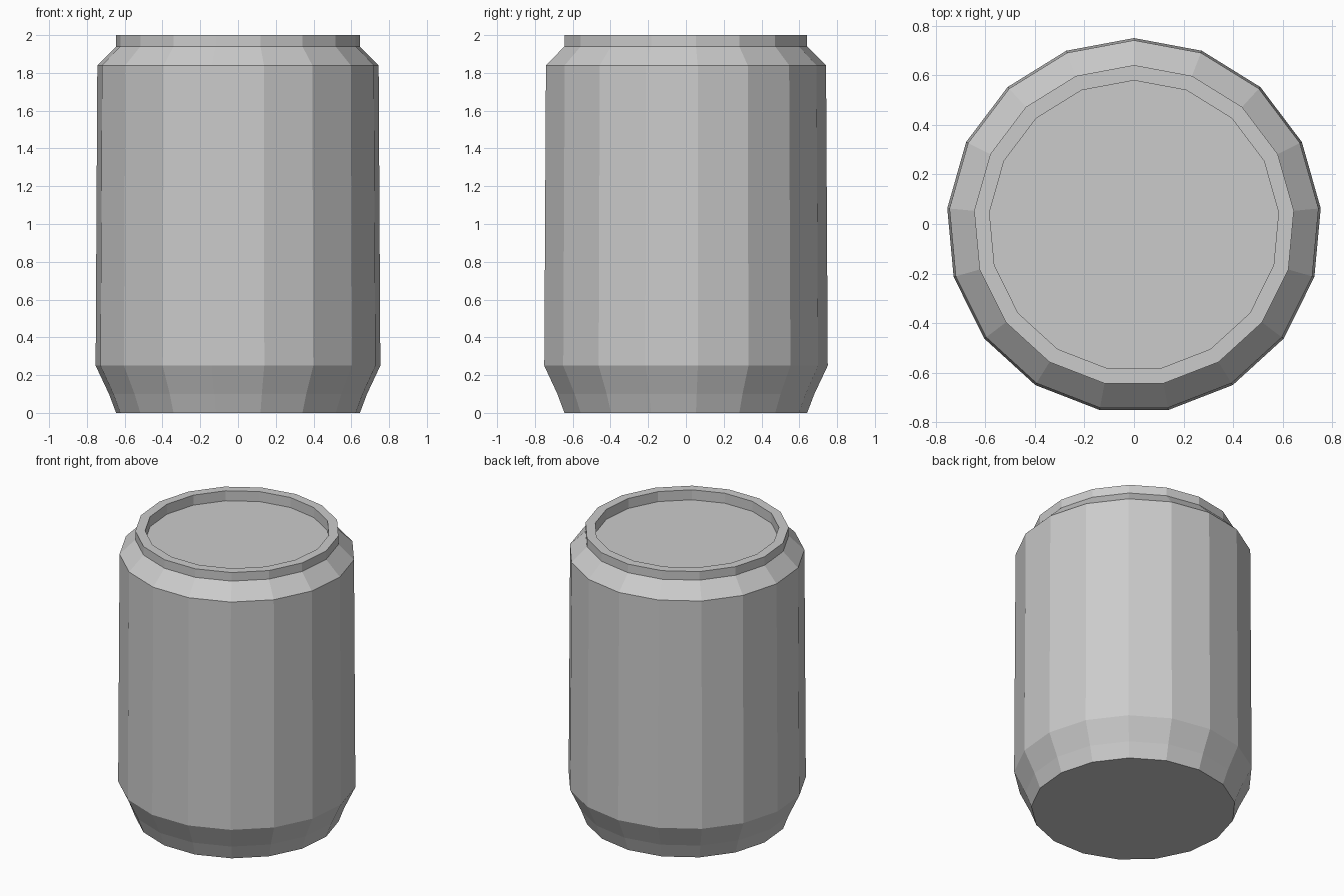
import bpy, bmesh, math

if "Cube" in bpy.data.objects:
    bpy.data.objects.remove(bpy.data.objects["Cube"])

SIDES = 17
# Offset keeps the odd-sided outline centred in y
OFFSET_Y = -0.0065

# Profile (radius, z) from base, over the shoulder and rim, into the recessed lid
PROFILE = [
    (0.648, 0.0), (0.686, 0.10), (0.757, 0.25), (0.748, 1.84),
    (0.648, 1.94), (0.648, 2.0), (0.586, 2.0), (0.586, 1.93),
]


def add_ring(bm, radius, z):
    ring = []
    for i in range(SIDES):
        a = math.pi / 2 + 2 * math.pi * i / SIDES
        ring.append(bm.verts.new((radius * math.cos(a),
                                  radius * math.sin(a) + OFFSET_Y, z)))
    return ring


# Can body: stacked rings bridged with flat faces
bm = bmesh.new()
rings = [add_ring(bm, r, z) for r, z in PROFILE]
for low, high in zip(rings, rings[1:]):
    for i in range(SIDES):
        j = (i + 1) % SIDES
        bm.faces.new((low[i], low[j], high[j], high[i]))

# Flat base and recessed lid
bm.faces.new(rings[0][::-1])
bm.faces.new(rings[-1])
bmesh.ops.recalc_face_normals(bm, faces=bm.faces)

mesh = bpy.data.meshes.new("can_body")
bm.to_mesh(mesh)
bm.free()
bpy.context.collection.objects.link(bpy.data.objects.new("can_body", mesh))
